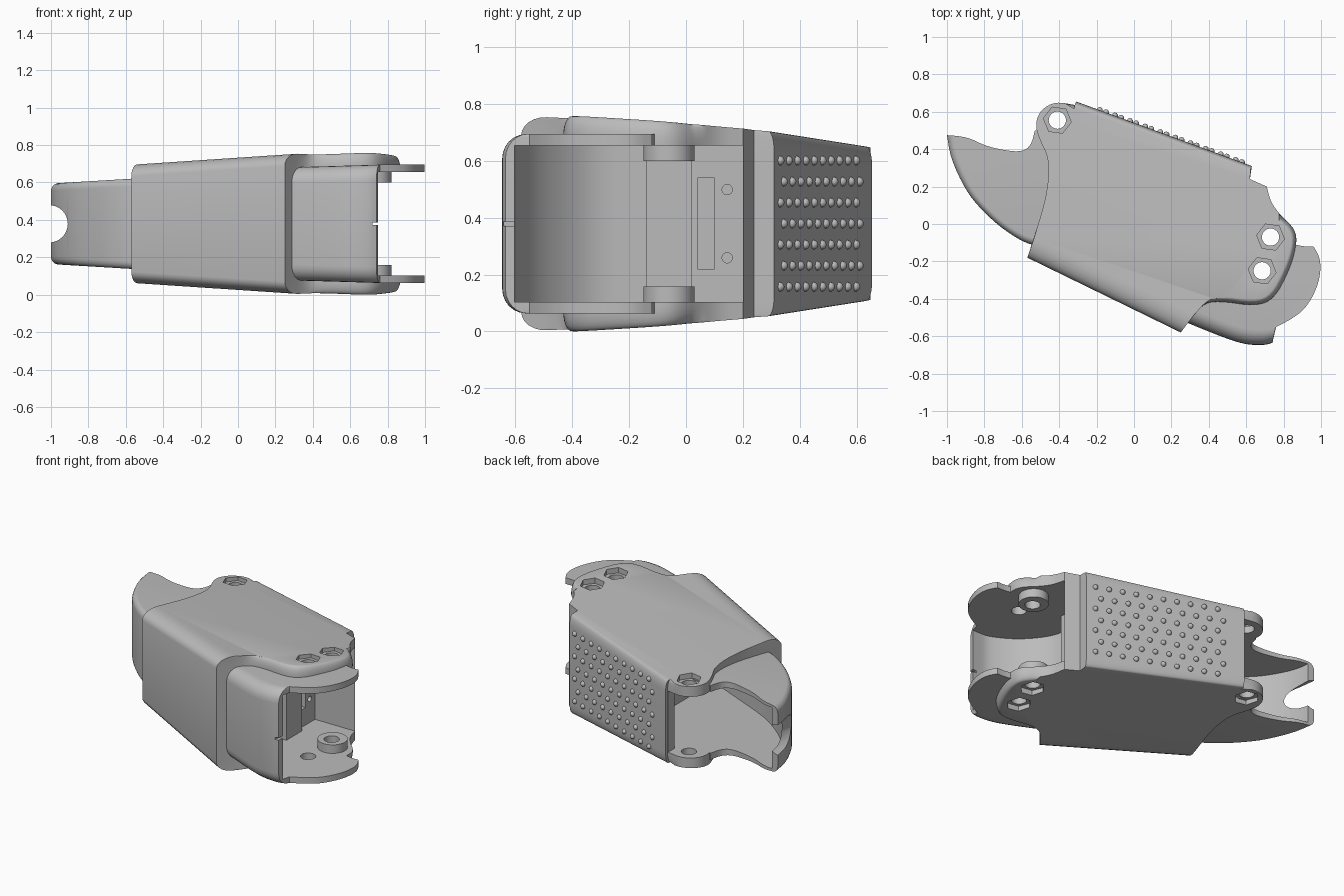
import bpy, bmesh, math
from mathutils import Vector, Matrix

old = bpy.data.objects.get("Cube")
if old:
    bpy.data.objects.remove(old)

MID = 0.379  # height of the symmetry plane

grey = bpy.data.materials.new("plain grey")
grey.use_nodes = True
grey.diffuse_color = (0.5, 0.5, 0.5, 1)
grey.node_tree.nodes["Principled BSDF"].inputs["Base Color"].default_value = (0.5, 0.5, 0.5, 1)


def soften(points, rounds=2):
    """Cut shallow corners of a closed outline, keep sharp ones."""
    pts = [Vector(p) for p in points]
    for _ in range(rounds):
        out = []
        for i, p in enumerate(pts):
            a, b = pts[i - 1], pts[(i + 1) % len(pts)]
            if (p - a).angle(b - p) < math.radians(48):
                ka = min(0.25, 0.06 / (p - a).length)
                kb = min(0.25, 0.06 / (b - p).length)
                out += [p.lerp(a, ka), p.lerp(b, kb)]
            else:
                out.append(p)
        pts = out
    return pts


def make(name, bm):
    bmesh.ops.recalc_face_normals(bm, faces=bm.faces)
    mesh = bpy.data.meshes.new(name)
    bm.to_mesh(mesh)
    bm.free()
    ob = bpy.data.objects.new(name, mesh)
    ob.data.materials.append(grey)
    bpy.context.collection.objects.link(ob)
    return ob


def prism(name, outline, top, inward=None, drop=0.0, steps=6):
    """Outline extruded symmetrically about MID. Where inward gives a vector,
    the wall leans in along it over the last part (drop) of the height."""
    bm = bmesh.new()
    shifts = [Vector(inward(*p)) if inward else Vector((0, 0)) for p in outline]

    def ring(sign, angle):
        verts = []
        for p, s in zip(outline, shifts):
            q = p + s * (1 - math.cos(angle))
            half = top(*q) - MID - drop * (1 - math.sin(angle))
            verts.append(bm.verts.new((q.x, q.y, MID + sign * half)))
        return verts

    angles = [i * math.pi / 2 / steps for i in range(steps + 1)] if inward else [0]
    rings = [ring(-1, a) for a in reversed(angles)] + [ring(1, a) for a in angles]
    bm.faces.new(rings[0][::-1])
    bm.faces.new(rings[-1])
    n = len(outline)
    for low, up in zip(rings, rings[1:]):
        for i in range(n):
            j = (i + 1) % n
            bm.faces.new((low[i], low[j], up[j], up[i]))
    return make(name, bm)


def cylinder(name, centre, radius, depth, axis='Z', sides=32, spin=0):
    bm = bmesh.new()
    turn = {'Z': Matrix.Rotation(math.radians(spin), 4, 'Z'),
            'X': Matrix.Rotation(math.pi / 2, 4, 'Y'),
            'Y': Matrix.Rotation(math.pi / 2, 4, 'X')}[axis]
    bmesh.ops.create_cone(bm, cap_ends=True, segments=sides, radius1=radius,
                          radius2=radius, depth=depth,
                          matrix=Matrix.Translation(centre) @ turn)
    return make(name, bm)


def box(name, centre, size):
    bm = bmesh.new()
    bmesh.ops.create_cube(bm, size=1, matrix=Matrix.Translation(centre) @ Matrix.Diagonal((*size, 1)))
    return make(name, bm)


def cut(ob, cutters):
    bpy.context.view_layer.objects.active = ob
    for c in cutters:
        m = ob.modifiers.new("cut", 'BOOLEAN')
        m.operation, m.solver, m.object = 'DIFFERENCE', 'EXACT', c
        bpy.ops.object.modifier_apply(modifier=m.name)


def smooth(ob):
    bpy.ops.object.select_all(action='DESELECT')
    ob.select_set(True)
    bpy.context.view_layer.objects.active = ob
    bpy.ops.object.shade_smooth_by_angle(angle=math.radians(30))


def main_top(x, y):
    return 0.754 + 0.03 * (x - 0.8) - 0.075 * (y + 0.3)


def main_inward(x, y):
    if y < -0.16 - 0.47 * (x + 0.57):      # front wall
        t = (x + 0.57) / 0.82
        return 0.115 * (0.32 + 0.28 * t), 0.115 * (0.93 - 0.13 * t)
    if y > 0.625 - 0.367 * (x + 0.31):     # back pad
        return -0.007, -0.02
    if x > 0.3 and y < 0.05:               # hinge ears
        return (Vector((0.6, -0.2)) - Vector((x, y))).normalized() * 0.03
    return 0, 0


def claw_inward(x, y):
    if x + y < -0.51:
        return 0.04 * (1 - 1.3 * (x + 1)), 0.04 * (2 * (x + 1) - 0.08)
    return 0, 0


# Main housing with the lug at the left and the hinge ears at the right
body = prism("main_housing", soften([
    (-0.57, -0.18), (0.25, -0.58), (0.36, -0.43), (0.45, -0.41),
    (0.65, -0.44), (0.75, -0.4), (0.83, -0.25), (0.87, -0.12), (0.865, -0.03),
    (0.78, 0.05), (0.73, 0.12), (0.71, 0.2), (0.62, 0.24), (0.63, 0.31),
    (-0.31, 0.655), (-0.31, 0.635), (-0.42, 0.655), (-0.5, 0.61), (-0.53, 0.53),
    (-0.5, 0.44), (-0.46, 0.36), (-0.455, 0.25), (-0.48, 0.1)]),
    main_top, main_inward, 0.07)

# Claw shell at the left end
claw = prism("claw_shell", soften([
    (-1, 0.475), (-0.98, 0.35), (-0.9, 0.18), (-0.82, 0.08), (-0.7, -0.03),
    (-0.55, -0.12), (-0.4, -0.12), (-0.4, 0.5), (-0.53, 0.5), (-0.55, 0.42),
    (-0.6, 0.385), (-0.7, 0.395), (-0.8, 0.42), (-0.89, 0.465)]),
    lambda x, y: 0.62 + 0.06 * (x + 0.57), claw_inward, 0.04)

# Curved cap at the right end
cap = prism("end_cap", soften([
    (0.2, -0.3), (0.2, -0.49), (0.3, -0.535), (0.5, -0.615), (0.6, -0.645), (0.7, -0.648),
    (0.74, -0.635), (0.76, -0.55), (0.84, -0.51), (0.92, -0.45), (0.98, -0.34),
    (1, -0.24), (0.99, -0.17), (0.96, -0.12), (0.88, -0.12), (0.6, -0.02)]),
    lambda x, y: 0.695 + 0.03 * min(0, x - 0.75),
    lambda x, y: (0.016, 0.08) if y < -0.48 and x < 0.75 else (0, 0), 0.085)

# Round bosses inside the hinge ears
bosses = [cylinder("hinge_boss", (0.73, -0.06, MID + s * 0.25), 0.09, 0.06) for s in (-1, 1)]

# Cavities at both ends
left_cavity = prism("left_cavity", soften([
    (-0.965, 0.7), (-0.96, 0.48), (-0.94, 0.36), (-0.86, 0.21), (-0.78, 0.12),
    (-0.66, 0.01), (-0.5, -0.1), (0.03, -0.33), (0.03, 0.43), (-0.315, 0.57),
    (-0.315, 0.75)]), lambda x, y: 0.58)
right_cavity = prism("right_cavity", soften([
    (1.1, -0.59), (0.7, -0.605), (0.62, -0.6), (0.46, -0.51), (0.32, -0.33),
    (0.32, -0.14), (0.45, -0.14), (0.45, 0.02), (0.42, 0.02), (0.42, 0.2), (1.1, 0.2)]),
    lambda x, y: 0.655)
panel = box("panel_recess", (0.4, 0.07, MID), (0.14, 0.06, 0.32))
screws = [cylinder("screw_hole", (0.42, 0.145, MID + s * 0.12), 0.018, 0.12, 'X') for s in (-1, 1)]
socket = cylinder("round_socket", (0.03, 0.04, MID), 0.12, 0.16, 'X')

# Pin holes with hexagonal recesses
pins, hexes = [], []
for x, y in ((-0.41, 0.555), (0.73, -0.07), (0.685, -0.25)):
    pins.append(cylinder("pin_hole", (x, y, MID), 0.046, 2))
    for s in (-1, 1):
        hexes.append(cylinder("hex_recess", (x, y, MID + s * (main_top(x, y) - MID + 0.07)),
                              0.075, 0.2, sides=6, spin=22))

# Notches in the claw tip and the cap rim
tip = cylinder("tip_notch", (-1.01, 0.4, MID), 0.1, 0.5, 'Y')
rim = box("rim_notch", (0.74, -0.63, MID), (0.04, 0.1, 0.015))

cut(body, [left_cavity, right_cavity, panel, socket] + screws + pins + hexes)
cut(claw, [left_cavity, tip, pins[0]])
cut(cap, [right_cavity, rim] + pins[1:])
for b in bosses:
    cut(b, [pins[1]])
for c in [left_cavity, right_cavity, panel, socket, tip, rim] + screws + pins + hexes:
    bpy.data.objects.remove(c)

# Grip bumps on the back pad, in staggered rows
start, end = Vector((-0.31, 0.655, 0)), Vector((0.63, 0.31, 0))
along = (end - start).normalized()
bm = bmesh.new()
for row in range(-3, 4):
    for i in range(10):
        p = start + along * (0.135 + 0.086 * i + (0 if row % 2 == 0 else 0.035))
        p.z = MID + row * 0.074
        bmesh.ops.create_icosphere(bm, subdivisions=2, radius=0.017,
                                   matrix=Matrix.Translation(p))
bumps = make("grip_bumps", bm)

for ob in [body, claw, cap, bumps] + bosses:
    smooth(ob)
